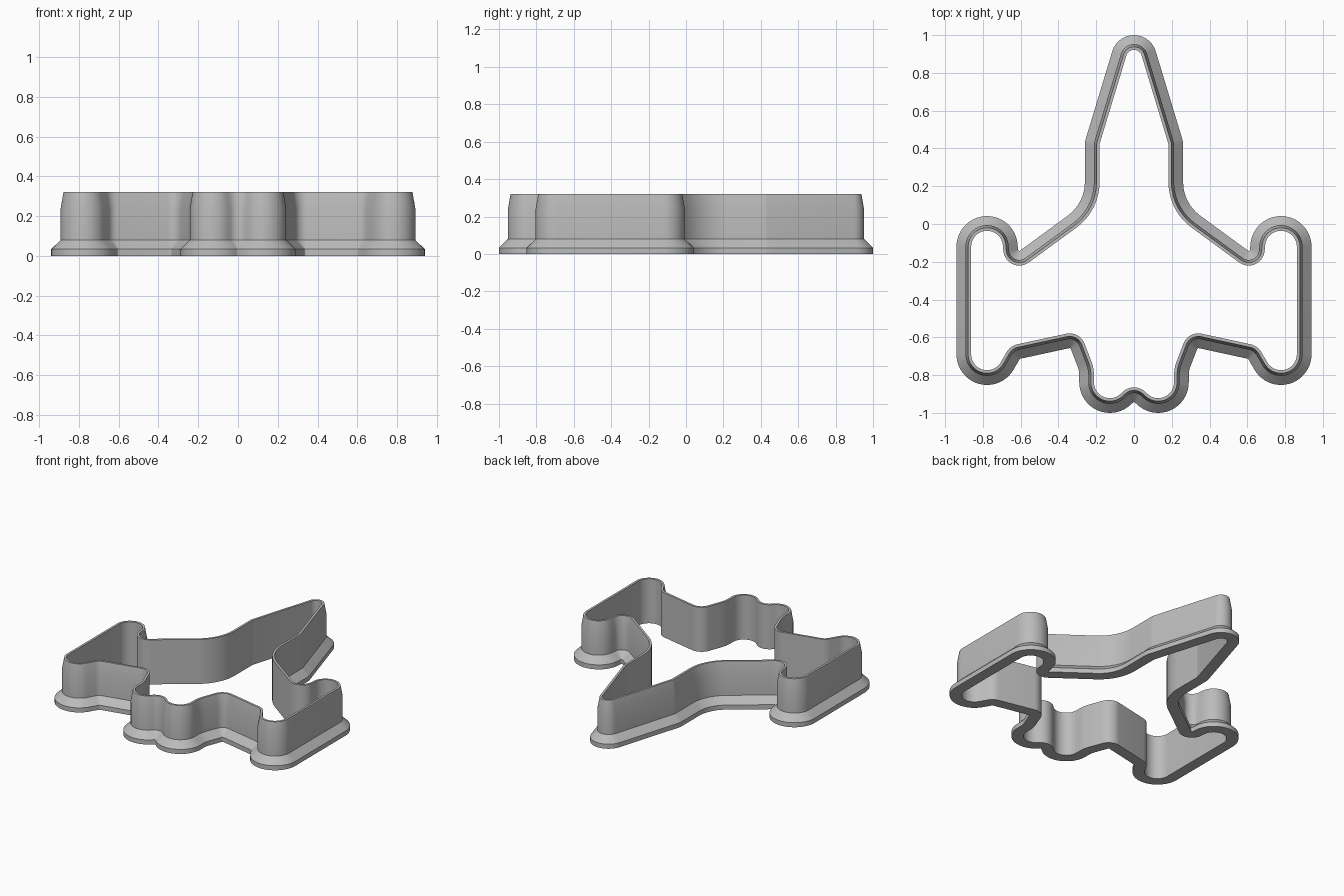
import bpy, bmesh, math

if "Cube" in bpy.data.objects:
    bpy.data.objects.remove(bpy.data.objects["Cube"])

# Outline of the inner wall as circles joined by tangent lines, clockwise.
# (x, y, signed radius): positive = outward bend, negative = inward bend.
HALF = [
    (0.000, 0.880, 0.042),    # nose tip
    (0.152, 0.420, 0.030),    # shoulder
    (0.482, 0.223, -0.300),   # body to wing sweep
    (0.607, -0.135, -0.085),  # notch beside the pod
    (0.778, -0.120, 0.084),   # pod front
    (0.778, -0.690, 0.084),   # pod rear
    (0.600, -0.720, -0.085),  # pod to wing
    (0.341, -0.664, -0.085),  # wing to tail
    (0.412, -0.800, -0.200),  # tail side
    (0.128, -0.838, 0.084),   # tail lobe
    (0.000, -0.950, -0.085),  # dip between lobes
]
CIRCLES = HALF + [(-x, y, r) for x, y, r in HALF[-2:0:-1]]

# Wall section: (distance outward from the inner wall, height)
SECTION = [(0, 0), (0.078, 0), (0.078, 0.033), (0.03, 0.08),
           (0.03, 0.24), (0.016, 0.32), (0, 0.32)]


def tangent_normal(a, b):
    """Outward normal angle of the tangent line from circle a to circle b."""
    dx, dy = b[0] - a[0], b[1] - a[1]
    c = (a[2] - b[2]) / math.hypot(dx, dy)
    return math.atan2(dy, dx) + math.acos(max(-1, min(1, c)))


def outline_samples():
    """List of (circle, normal angle) all the way round."""
    out, n = [], len(CIRCLES)
    for i, c in enumerate(CIRCLES):
        a0 = tangent_normal(CIRCLES[i - 1], c)
        a1 = tangent_normal(c, CIRCLES[(i + 1) % n])
        if c[2] > 0:
            sweep = -((a0 - a1) % math.tau)
        else:
            sweep = (a1 - a0) % math.tau
        steps = max(2, math.ceil(abs(sweep) / math.radians(7)))
        out += [(c, a0 + sweep * k / steps) for k in range(steps + 1)]
    return out


# Sweep the section round the outline
samples = outline_samples()
bm = bmesh.new()
rings = []
for d, z in SECTION:
    rings.append([bm.verts.new((c[0] + (c[2] + d) * math.cos(a),
                                c[1] + (c[2] + d) * math.sin(a), z))
                  for c, a in samples])
count = len(samples)
for k, ring in enumerate(rings):
    above = rings[(k + 1) % len(rings)]
    for i in range(count):
        j = (i + 1) % count
        bm.faces.new((ring[i], ring[j], above[j], above[i]))
bmesh.ops.remove_doubles(bm, verts=bm.verts, dist=0.0002)
bmesh.ops.recalc_face_normals(bm, faces=bm.faces)

mesh = bpy.data.meshes.new("cutter_wall")
bm.to_mesh(mesh)
bm.free()
obj = bpy.data.objects.new("cutter_wall", mesh)
bpy.context.collection.objects.link(obj)

# One plain grey
grey = bpy.data.materials.new("grey")
grey.diffuse_color = (0.5, 0.5, 0.5, 1)
grey.use_nodes = True
grey.node_tree.nodes["Principled BSDF"].inputs["Base Color"].default_value = grey.diffuse_color
mesh.materials.append(grey)

bpy.context.view_layer.objects.active = obj
obj.select_set(True)
bpy.ops.object.shade_smooth_by_angle(angle=math.radians(25))
